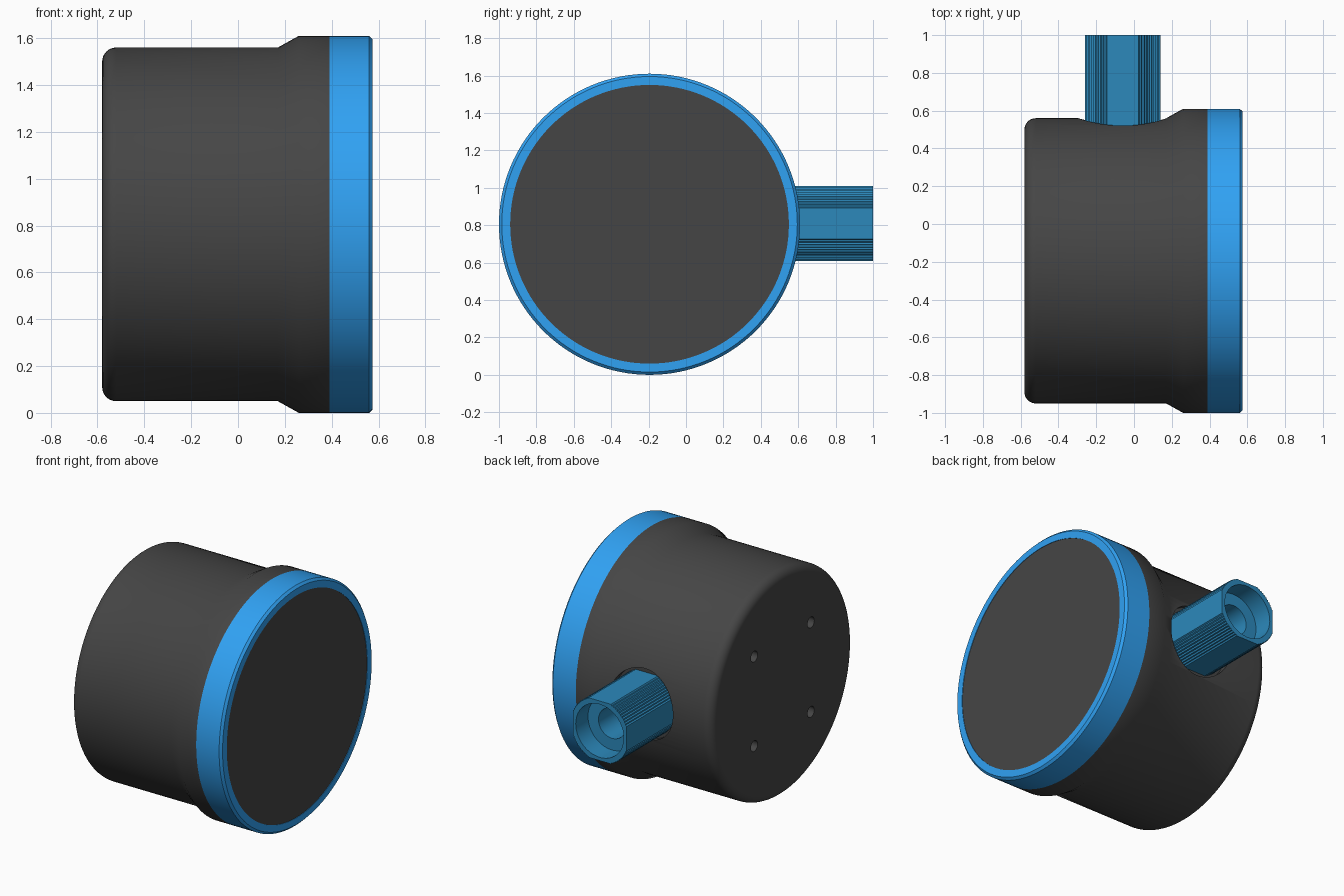
import bpy, bmesh
from math import sin, cos, pi, radians
from mathutils import Vector

if "Cube" in bpy.data.objects:
    bpy.data.objects.remove(bpy.data.objects["Cube"])

CY, CZ = -0.195, 0.805      # axis of the round housing (runs along x)
PX, PZ = -0.06, 0.81        # axis of the rear connector (runs along y)


def material(name, rgb):
    m = bpy.data.materials.new(name)
    m.diffuse_color = (*rgb, 1)
    m.use_nodes = True
    m.node_tree.nodes["Principled BSDF"].inputs["Base Color"].default_value = m.diffuse_color
    return m


dark = material("dark_plastic", (0.06, 0.06, 0.06))
blue = material("blue_ring", (0.03, 0.36, 0.90))
teal = material("teal_connector", (0.025, 0.25, 0.50))


def loft(name, rings, mat=None, closed=False):
    """Skin a list of equal-length rings; cap the ends or close the loop."""
    bm = bmesh.new()
    vs = [[bm.verts.new(p) for p in ring] for ring in rings]
    n = len(vs[0])
    pairs = list(zip(vs, vs[1:])) + ([(vs[-1], vs[0])] if closed else [])
    for a, b in pairs:
        for i in range(n):
            j = (i + 1) % n
            bm.faces.new((a[i], a[j], b[j], b[i]))
    if not closed:
        bm.faces.new(vs[0])
        bm.faces.new(vs[-1])
    bmesh.ops.recalc_face_normals(bm, faces=bm.faces)
    me = bpy.data.meshes.new(name)
    bm.to_mesh(me)
    bm.free()
    ob = bpy.data.objects.new(name, me)
    bpy.context.collection.objects.link(ob)
    if mat:
        me.materials.append(mat)
    return ob


def lathe_x(name, profile, mat=None, closed=False, y=CY, z=CZ, n=128):
    rings = [[(x, y + r * cos(2 * pi * i / n), z + r * sin(2 * pi * i / n))
              for i in range(n)] for x, r in profile]
    return loft(name, rings, mat, closed)


def select(ob):
    bpy.ops.object.select_all(action='DESELECT')
    ob.select_set(True)
    bpy.context.view_layer.objects.active = ob


def smooth(ob, angle=30):
    select(ob)
    bpy.ops.object.shade_smooth_by_angle(angle=radians(angle))


def cut(ob, cutter):
    m = ob.modifiers.new("cut", 'BOOLEAN')
    m.operation, m.solver, m.object = 'DIFFERENCE', 'EXACT', cutter
    select(ob)
    bpy.ops.object.modifier_apply(modifier=m.name)
    bpy.data.objects.remove(cutter)


# Housing: rounded back edge, flared front collar
f = 0.06
profile = [(-0.58 + f - f * cos(a), 0.755 - f + f * sin(a))
           for a in (pi / 2 * k / 8 for k in range(9))]
profile += [(0.17, 0.755), (0.26, 0.805), (0.39, 0.805)]
housing = lathe_x("housing", profile, dark)

# Round pocket for the connector
n = 64
pocket = loft("pocket_cutter", [[(PX + 0.235 * cos(2 * pi * i / n), y,
                                  PZ + 0.235 * sin(2 * pi * i / n))
                                 for i in range(n)] for y in (0.50, 0.80)])
cut(housing, pocket)

# Four screw holes in the back
for sy in (-1, 1):
    for sz in (-1, 1):
        cut(housing, lathe_x("hole_cutter", [(-0.7, 0.036), (-0.45, 0.036)],
                             y=CY + 0.3 * sy, z=CZ + 0.3 * sz, n=24))
smooth(housing)

# Bezel ring and front disc
smooth(lathe_x("bezel_ring", [(0.39, 0.72), (0.39, 0.805), (0.56, 0.805),
                              (0.575, 0.79), (0.575, 0.745), (0.40, 0.745)],
               blue, closed=True))
smooth(lathe_x("front_disc", [(0.38, 0.745), (0.572, 0.745)], dark))

# Connector: four flats with ribbed rounded corners, stepped bore
angles, outline = [], []
R, ribs = 0.2165, 20
for q in range(4):
    for k in range(ribs + 1):
        angles.append(q * pi / 2 + pi / 8 + pi / 4 * k / ribs)
        outline.append(R - (0.006 if k % 2 else 0))


def section(y, r=None):
    return [(PX + (r or o) * cos(a), y, PZ + (r or o) * sin(a))
            for a, o in zip(angles, outline)]


def bore(y, r):
    # even spacing keeps the bore round across the flats
    m = len(angles)
    start = pi / 8
    return [(PX + r * cos(start + 2 * pi * i / m), y,
             PZ + r * sin(start + 2 * pi * i / m)) for i in range(m)]


connector = loft("connector", [section(0.46), section(1.0), bore(1.0, 0.178),
                               bore(0.87, 0.178), bore(0.87, 0.10),
                               bore(0.52, 0.10)], teal)
smooth(connector, 15)
